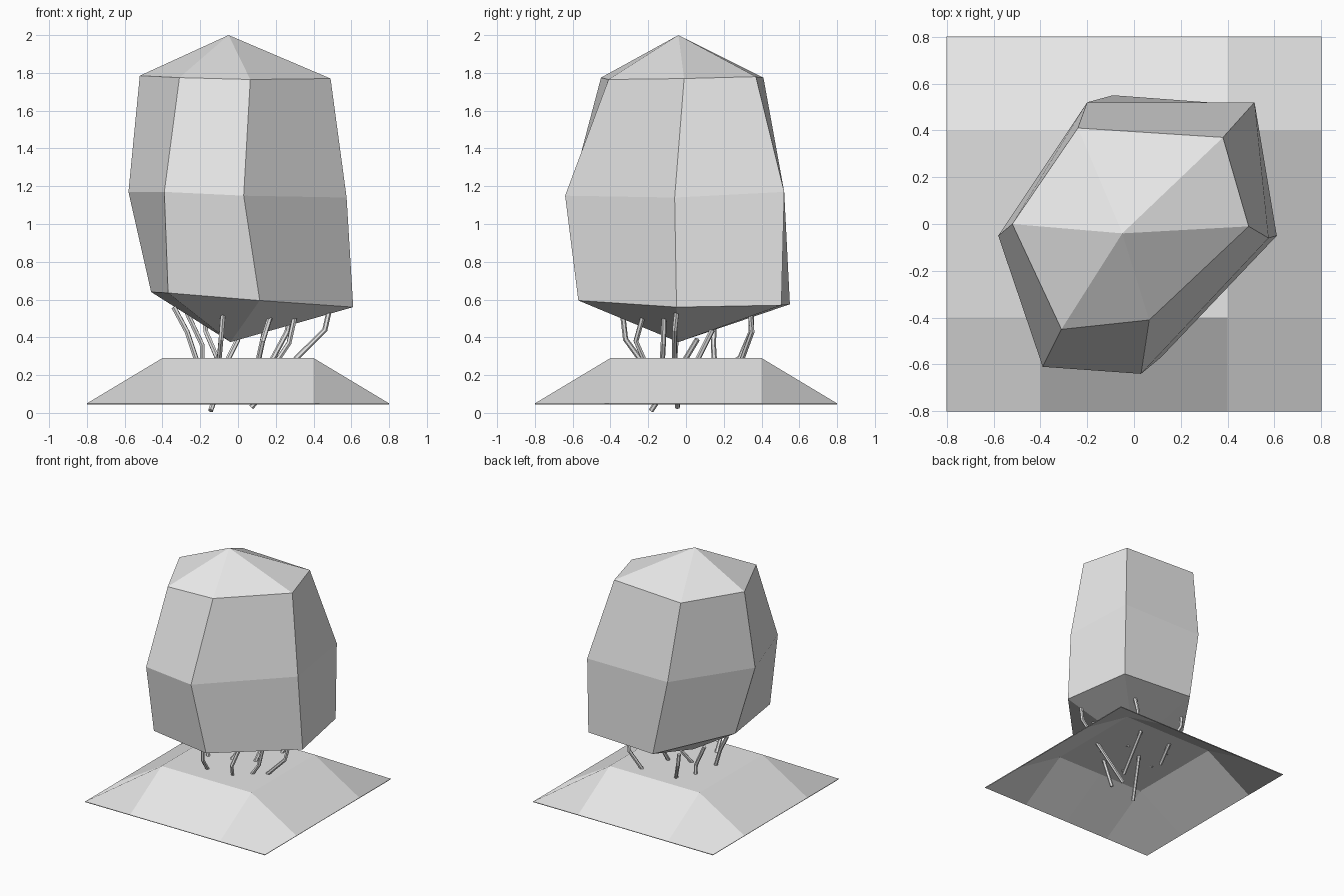
import bpy
import bmesh

cube = bpy.data.objects.get("Cube")
if cube:
    bpy.data.objects.remove(cube, do_unlink=True)

# One pale stone colour for everything
GREY = (0.8, 0.8, 0.8, 1.0)
stone = bpy.data.materials.new("pale_grey")
stone.use_nodes = True
stone.diffuse_color = GREY
next(n for n in stone.node_tree.nodes
     if n.type == "BSDF_PRINCIPLED").inputs["Base Color"].default_value = GREY


def add_object(name, data):
    data.materials.append(stone)
    obj = bpy.data.objects.new(name, data)
    bpy.context.collection.objects.link(obj)
    return obj


def mesh_object(name, bm):
    mesh = bpy.data.meshes.new(name)
    bm.to_mesh(mesh)
    bm.free()
    return add_object(name, mesh)


# Ground mound: a thin grid sheet with its inner square raised
bm = bmesh.new()
bmesh.ops.create_grid(bm, x_segments=4, y_segments=4, size=0.8)
for v in bm.verts:
    v.co.z = 0.29 if max(abs(v.co.x), abs(v.co.y)) < 0.6 else 0.05
mound = mesh_object("ground_mound", bm)
sheet = mound.modifiers.new("thickness", "SOLIDIFY")
sheet.thickness = 0.006
sheet.offset = -1

# Floating boulder: three uneven six-sided rings closed by two points
RINGS = [
    [(-.46, .03, .64), (-.37, -.54, .635), (.115, -.57, .595),
     (.61, -.05, .56), (.515, .505, .57), (-.09, .55, .575)],
    [(-.58, -.05, 1.17), (-.39, -.61, 1.17), (.03, -.64, 1.15),
     (.575, -.06, 1.14), (.515, .52, 1.17), (-.2, .52, 1.17)],
    [(-.52, 0, 1.785), (-.31, -.45, 1.775), (.065, -.41, 1.765),
     (.49, -.01, 1.77), (.38, .37, 1.78), (-.24, .41, 1.775)],
]
bm = bmesh.new()
rings = [[bm.verts.new(p) for p in ring] for ring in RINGS]
bottom = bm.verts.new((-.04, -.04, .375))
top = bm.verts.new((-.05, -.04, 2))
for i in range(6):
    j = (i + 1) % 6
    for low, high in zip(rings, rings[1:]):
        bm.faces.new((low[i], low[j], high[j], high[i]))
    bm.faces.new((rings[-1][i], rings[-1][j], top))
    bm.faces.new((rings[0][j], rings[0][i], bottom))
bmesh.ops.recalc_face_normals(bm, faces=bm.faces)
mesh_object("boulder", bm)

# Bent roots hanging from the boulder into the mound
ROOTS = [
    [(-.08, -.335, .52), (-.09, -.32, .39), (-.10, -.24, .28)],
    [(.18, -.22, .54), (.13, -.265, .38), (.11, -.226, .29), (.05, -.2, .07)],
    [(.48, -.05, .53), (.46, -.06, .44), (.31, -.062, .29), (.07, -.045, .03)],
    [(.305, -.115, .53), (.27, -.12, .37), (.21, -.125, .28)],
    [(.28, .34, .53), (.26, .35, .43), (.18, .295, .28), (.1, 0, .07)],
    [(-.18, .345, .52), (-.17, .345, .43), (-.11, .285, .29), (-.16, .12, .2)],
    [(-.27, .15, .53), (-.19, .145, .36), (-.19, .15, .28)],
    [(-.34, -.04, .56), (-.27, -.05, .43), (-.22, -.06, .28)],
    [(.0, .06, .39), (-.05, .0, .29), (-.145, -.185, .012)],
    [(.14, .14, .44), (.11, .06, .28)],
]
curve = bpy.data.curves.new("roots", "CURVE")
curve.dimensions = "3D"
curve.bevel_depth = 0.014
curve.bevel_resolution = 1
curve.use_fill_caps = True
for path in ROOTS:
    spline = curve.splines.new("POLY")
    spline.use_smooth = False
    spline.points.add(len(path) - 1)
    for point, co in zip(spline.points, path):
        point.co = (*co, 1)
add_object("roots", curve)
